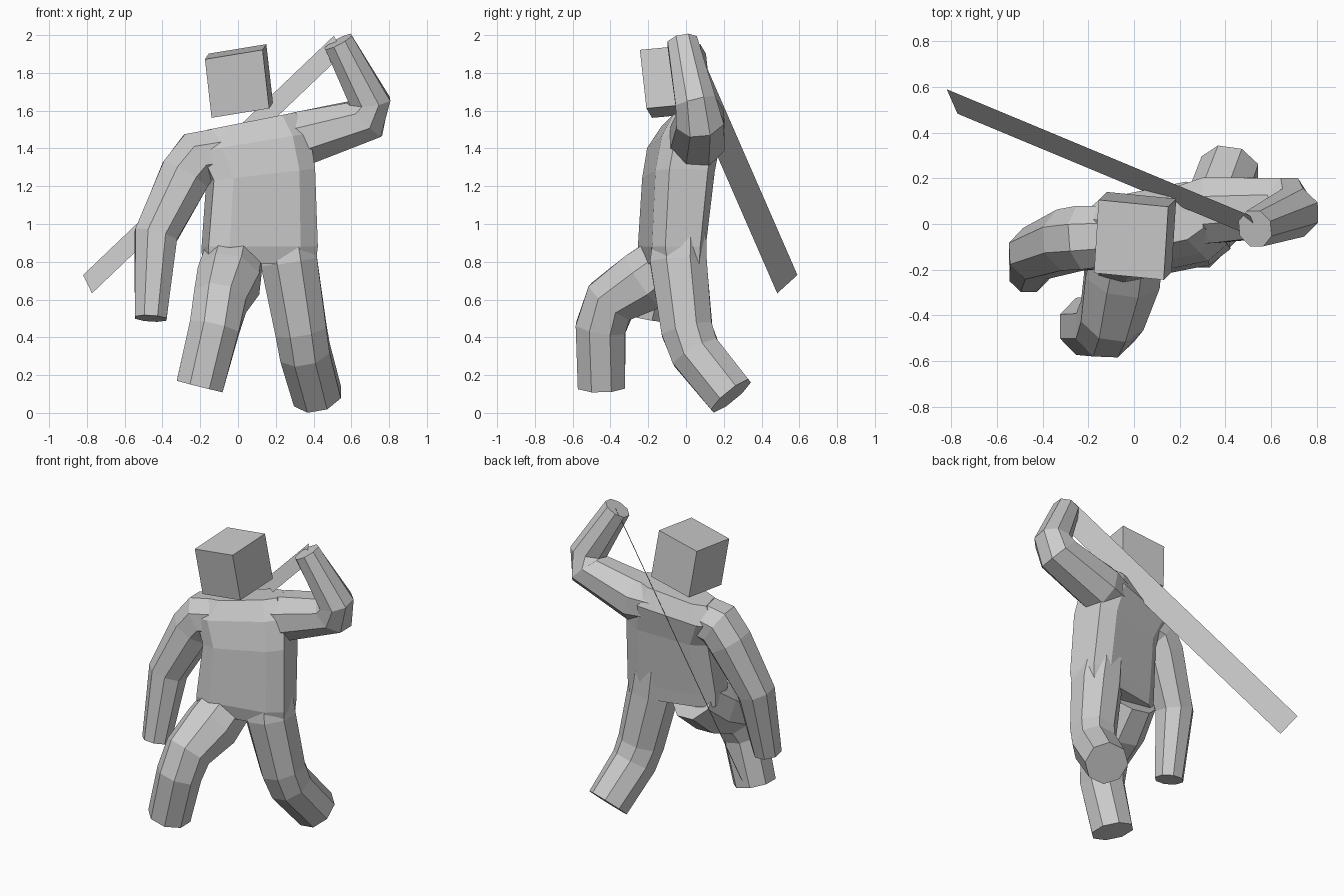
import bpy, bmesh
from mathutils import Vector, Matrix

if "Cube" in bpy.data.objects:
    bpy.data.objects.remove(bpy.data.objects["Cube"])


def add_object(name, bm):
    bmesh.ops.recalc_face_normals(bm, faces=bm.faces)
    mesh = bpy.data.meshes.new(name)
    bm.to_mesh(mesh)
    bm.free()
    ob = bpy.data.objects.new(name, mesh)
    bpy.context.collection.objects.link(ob)
    return ob


def loft(name, ref, rings, k=0.42):
    """Skin eight-sided rings of (centre, normal, half width along ref, half depth)."""
    bm = bmesh.new()
    shape = [(1, -k), (1, k), (k, 1), (-k, 1)]
    shape += [(-p, -q) for p, q in shape]
    loops = []
    for c, n, a, b in rings:
        u = Vector(ref)
        u = (u - n * u.dot(n)).normalized()
        v = n.cross(u)
        loops.append([bm.verts.new(c + u * a * p + v * b * q) for p, q in shape])
    for lo, hi in zip(loops, loops[1:]):
        for i in range(8):
            j = (i + 1) % 8
            bm.faces.new((lo[i], lo[j], hi[j], hi[i]))
    bm.faces.new(loops[0][::-1])
    bm.faces.new(loops[-1])
    return add_object(name, bm)


def limb(name, ref, path):
    """Tube along (x, y, z, radius) joints, each ring mitred between its segments."""
    pts = [Vector(p[:3]) for p in path]
    dirs = [(b - a).normalized() for a, b in zip(pts, pts[1:])]
    normals = [(a + b).normalized() for a, b in zip(dirs[:1] + dirs, dirs + dirs[-1:])]
    return loft(name, ref, [(c, n, p[3], p[3]) for c, n, p in zip(pts, normals, path)])


# Twisted torso whose rings tilt towards the raised shoulder
torso = [(0.11, -0.07, 0.79, 0.29, 0.13), (0.115, -0.075, 0.88, 0.295, 0.145),
         (0.12, -0.04, 1.26, 0.275, 0.16), (0.07, -0.01, 1.43, 0.30, 0.16),
         (0.07, 0, 1.545, 0.23, 0.10)]
body = loft("body", (1, 0.2, 0), [
    (Vector((x, y, z)), Vector((-0.3 * (z - 0.88), 0, 1)).normalized(), w, d)
    for x, y, z, w, d in torso], k=0.65)

# Arms and legs, from inside the torso to the blunt ends
lowered_arm = limb("lowered_arm", (0, 1, 0), [
    (-0.08, -0.05, 1.38, 0.13), (-0.21, -0.06, 1.355, 0.14), (-0.28, -0.07, 1.26, 0.135),
    (-0.435, -0.13, 0.94, 0.114), (-0.462, -0.215, 0.5, 0.084)])
raised_arm = limb("raised_arm", (0, 1, 0), [
    (0.17, 0.03, 1.43, 0.12), (0.33, 0.06, 1.45, 0.145), (0.67, 0.075, 1.555, 0.127),
    (0.698, 0.05, 1.65, 0.108), (0.53, -0.02, 1.965, 0.079)])
front_leg = limb("front_leg", (1, 0, 0), [
    (-0.02, -0.05, 0.83, 0.15), (-0.05, -0.22, 0.70, 0.165), (-0.095, -0.40, 0.59, 0.14),
    (-0.125, -0.452, 0.45, 0.132), (-0.203, -0.448, 0.14, 0.125)])
rear_leg = limb("rear_leg", (1, 0, 0), [
    (0.245, -0.03, 1.0, 0.135), (0.27, -0.04, 0.80, 0.15), (0.333, 0.005, 0.44, 0.136),
    (0.355, 0.05, 0.32, 0.133), (0.42, 0.238, 0.09, 0.127)])

# Merge the limbs into the body
bpy.context.view_layer.objects.active = body
for part in (lowered_arm, raised_arm, front_leg, rear_leg):
    mod = body.modifiers.new("union", "BOOLEAN")
    mod.operation = "UNION"
    mod.solver = "EXACT"
    mod.object = part
    bpy.ops.object.modifier_apply(modifier=mod.name)
    bpy.data.objects.remove(part)

# Tilted cube head
bm = bmesh.new()
bmesh.ops.create_cube(bm, size=1)
axes = Matrix(((0.305, -0.03, 0.05), (0.02, 0.32, 0.03), (-0.035, -0.035, 0.31))).transposed()
place = Matrix.Translation((0.005, -0.052, 1.757)) @ axes.to_4x4()
bmesh.ops.transform(bm, matrix=place, verts=bm.verts)
add_object("head", bm)

# Flat blade held behind the back: one corner, its length and its width
corner = Vector((-0.82, 0.59, 0.73))
length = Vector((1.328, -0.553, 1.267))
width = Vector((0.047, -0.107, -0.097))
bm = bmesh.new()
bm.faces.new([bm.verts.new(p) for p in
              (corner, corner + width, corner + width + length, corner + length)])
add_object("blade", bm)
